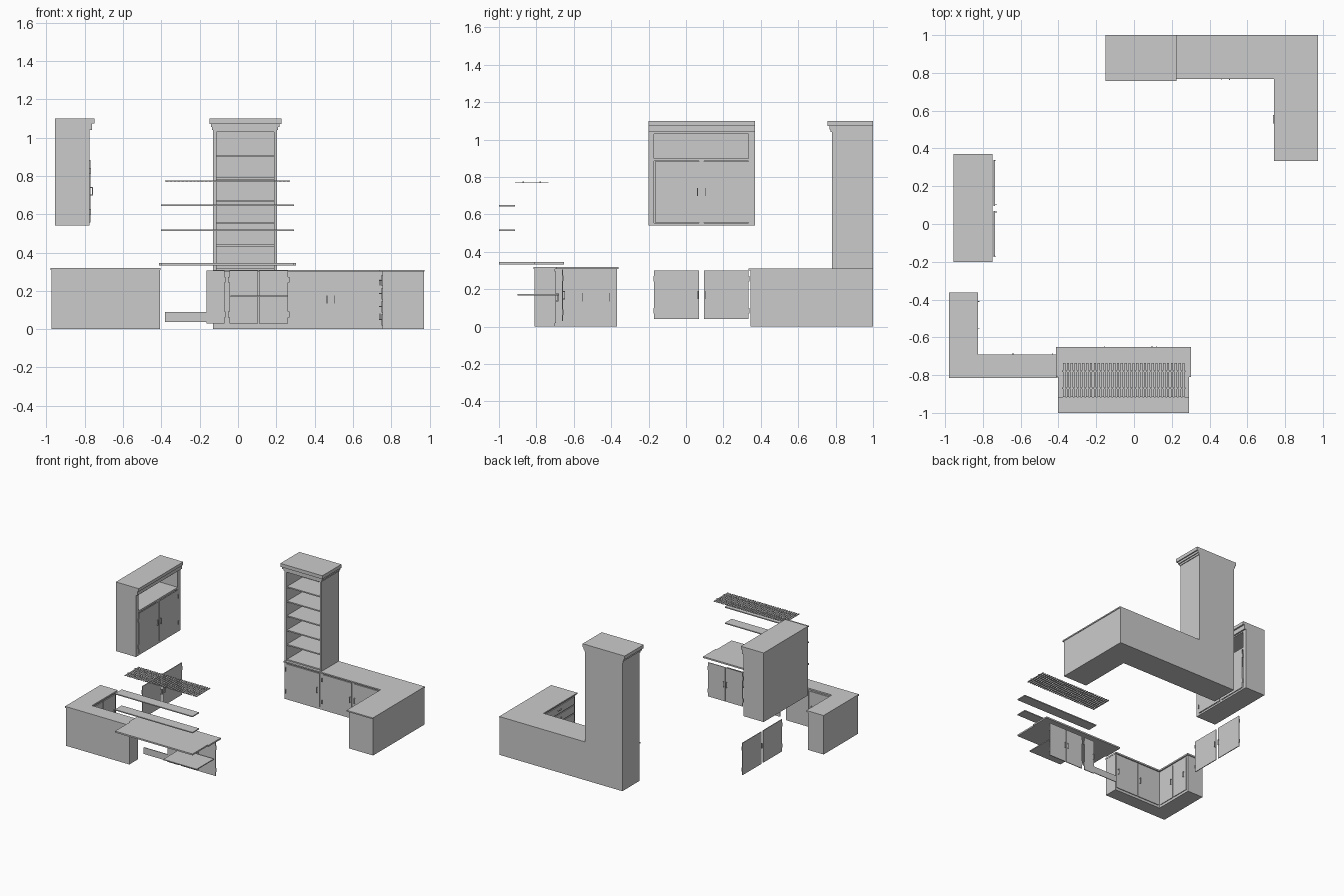
import bpy, bmesh
from mathutils import Vector

if "Cube" in bpy.data.objects:
    bpy.data.objects.remove(bpy.data.objects["Cube"])


def finish(name, bm):
    bmesh.ops.recalc_face_normals(bm, faces=bm.faces)
    me = bpy.data.meshes.new(name)
    bm.to_mesh(me)
    bm.free()
    ob = bpy.data.objects.new(name, me)
    bpy.context.collection.objects.link(ob)
    return ob


def add_box(bm, x0, x1, y0, y1, z0, z1):
    lo, hi = Vector((x0, y0, z0)), Vector((x1, y1, z1))
    vs = bmesh.ops.create_cube(bm, size=1)["verts"]
    for v in vs:
        v.co = Vector([(lo[i] + hi[i]) / 2 + v.co[i] * abs(hi[i] - lo[i]) for i in range(3)])


def boxes(name, *items):
    bm = bmesh.new()
    for b in items:
        add_box(bm, *b)
    return finish(name, bm)


def prism(name, pts, z0, z1):
    bm = bmesh.new()
    f = bm.faces.new([bm.verts.new((x, y, z0)) for x, y in pts])
    ext = bmesh.ops.extrude_face_region(bm, geom=[f])
    for v in ext["geom"]:
        if isinstance(v, bmesh.types.BMVert):
            v.co.z = z1
    return finish(name, bm)


def door(name, side, plane, u0, u1, z0, z1, pull=None, hinge=None, t=0.006, flat_pull=False):
    """Door slab with pull and hinges; side is the direction the door faces."""
    s = 1 if side[0] == "+" else -1

    def put(ua, ub, da, db, za, zb):
        d = sorted((plane + s * da, plane + s * db))
        return (*d, ua, ub, za, zb) if side[1] == "x" else (ua, ub, *d, za, zb)

    boxes(name, put(u0, u1, 0, t, z0, z1))
    if pull is not None:
        m, w, h = (z0 + z1) / 2, 0.002, 0.022
        if flat_pull:
            parts = [put(pull - h, pull + h, t + .008, t + .012, m - w, m + w)]
            parts += [put(p - w, p + w, t, t + .008, m - w, m + w) for p in (pull - h + w, pull + h - w)]
        else:
            parts = [put(pull - w, pull + w, t + .008, t + .012, m - h, m + h)]
            parts += [put(pull - w, pull + w, t, t + .008, p - w, p + w) for p in (m - h + w, m + h - w)]
        boxes(name + "_pull", *parts)
    if hinge is not None:
        q = (z1 - z0) * 0.17
        boxes(name + "_hinges", *[put(hinge - .003, hinge + .003, 0, t + .003, c - .015, c + .015)
                                  for c in (z0 + q, z1 - q)])


# Back right L-shaped base with counter
prism("corner_base", [(-.13, 1), (-.13, .78), (.755, .78), (.755, .345), (.97, .345), (.97, 1)], 0, .30)
prism("corner_counter", [(-.13, 1), (-.13, .768), (.74, .768), (.74, .333), (.975, .333), (.975, 1)], .30, .31)
for i, (a, b, p, h) in enumerate([(-.11, .19, .17, -.115), (.215, .475, .465, .209), (.495, .735, .505, .741)]):
    door(f"corner_door_{i}", "-y", .78, a, b, .02, .29, p, h)
for i in range(4):
    z = .02 + i * .068
    door(f"corner_drawer_{i}", "-x", .755, .36, .75, z, z + .06, .555, flat_pull=True)

# Tall open bookcase standing on the base
boxes("bookcase_carcass",
      (-.13, -.113, .78, 1, .31, 1.06), (.187, .203, .78, 1, .31, 1.06),
      (-.113, .187, .988, 1, .31, 1.06), (-.113, .187, .78, .988, 1.03, 1.06))
boxes("bookcase_shelves", *[(-.113, .187, .79, .988, z - .005, z + .005)
                            for z in (.315, .437, .553, .67, .787, .905)])
boxes("bookcase_crown", (-.15, .226, .757, 1, 1.072, 1.10),
      (-.141, .217, .766, 1, 1.055, 1.072), (-.135, .209, .773, 1, 1.04, 1.055))

# Wall cabinet on the left with open niche
boxes("wall_cabinet_carcass",
      (-.955, -.943, -.2, .37, .54, 1.07), (-.943, -.775, -.2, -.17, .54, 1.07),
      (-.943, -.775, .335, .37, .54, 1.07), (-.943, -.775, -.17, .335, 1.03, 1.07),
      (-.943, -.775, -.17, .335, .885, .90), (-.943, -.775, -.17, .335, .54, .555),
      (-.79, -.775, .07, .095, .555, .885))
boxes("wall_cabinet_crown", (-.955, -.75, -.2, .37, 1.075, 1.10), (-.955, -.763, -.2, .37, 1.04, 1.075))
door("wall_door_left", "+x", -.776, -.167, .07, .558, .882, .062, -.173)
door("wall_door_right", "+x", -.776, .095, .333, .558, .882, .103, .339)

# Free-standing pair of lower doors under the wall cabinet
door("lower_door_left", "+x", -.743, -.17, .07, .04, .30, .064, -.172)
door("lower_door_right", "+x", -.743, .095, .335, .04, .30, .105, .337)

# Front left L-shaped base with counter
prism("left_base", [(-.975, -.81), (-.407, -.81), (-.407, -.70), (-.835, -.70), (-.835, -.37), (-.975, -.37)], 0, .308)
prism("left_counter", [(-.98, -.815), (-.405, -.815), (-.405, -.69), (-.825, -.69), (-.825, -.362), (-.98, -.362)], .308, .32)
door("left_door_a", "+x", -.835, -.685, -.542, .02, .295, -.555)
door("left_door_b", "+x", -.835, -.535, -.385, .02, .295, -.41)
door("left_door_c", "+y", -.70, -.82, -.62, .02, .295, -.64)
door("left_door_d", "+y", -.70, -.612, -.412, .02, .295, -.43)

# Front counter, wider along its inner edge
prism("bar_counter", [(-.402, -1), (.292, -1), (.292, -.81), (.302, -.81), (.302, -.652),
                      (-.412, -.652), (-.412, -.81), (-.402, -.81)], .333, .345)
for i, z in enumerate((.516, .646)):
    boxes(f"bar_shelf_{i}", (-.402, .292, -1, -.915, z - .004, z + .004))

# Slatted rack above the counter
n, x0, x1 = 32, -.38, .272
pitch = (x1 - x0) / n
boxes("rack_slats", *[(x0 + (i + .2) * pitch, x0 + (i + .8) * pitch, -.915, -.735, .767, .772) for i in range(n)])
boxes("rack_rails", *[(x0, x1, y - .004, y + .004, .772, .776) for y in (-.87, -.78)])

# Fronts and shelf hanging below the front counter
boxes("under_shelf", (-.04, .26, -.90, -.68, .168, .175))
door("under_door_left", "+y", -.664, -.045, .105, .03, .305, .095, -.048)
door("under_door_right", "+y", -.664, .110, .262, .03, .305, .12, .265)
door("under_narrow_door", "+y", -.664, -.165, -.07, .03, .305, -.155, -.067)
boxes("under_kick_panel", (-.38, -.165, -.664, -.658, .037, .09))
